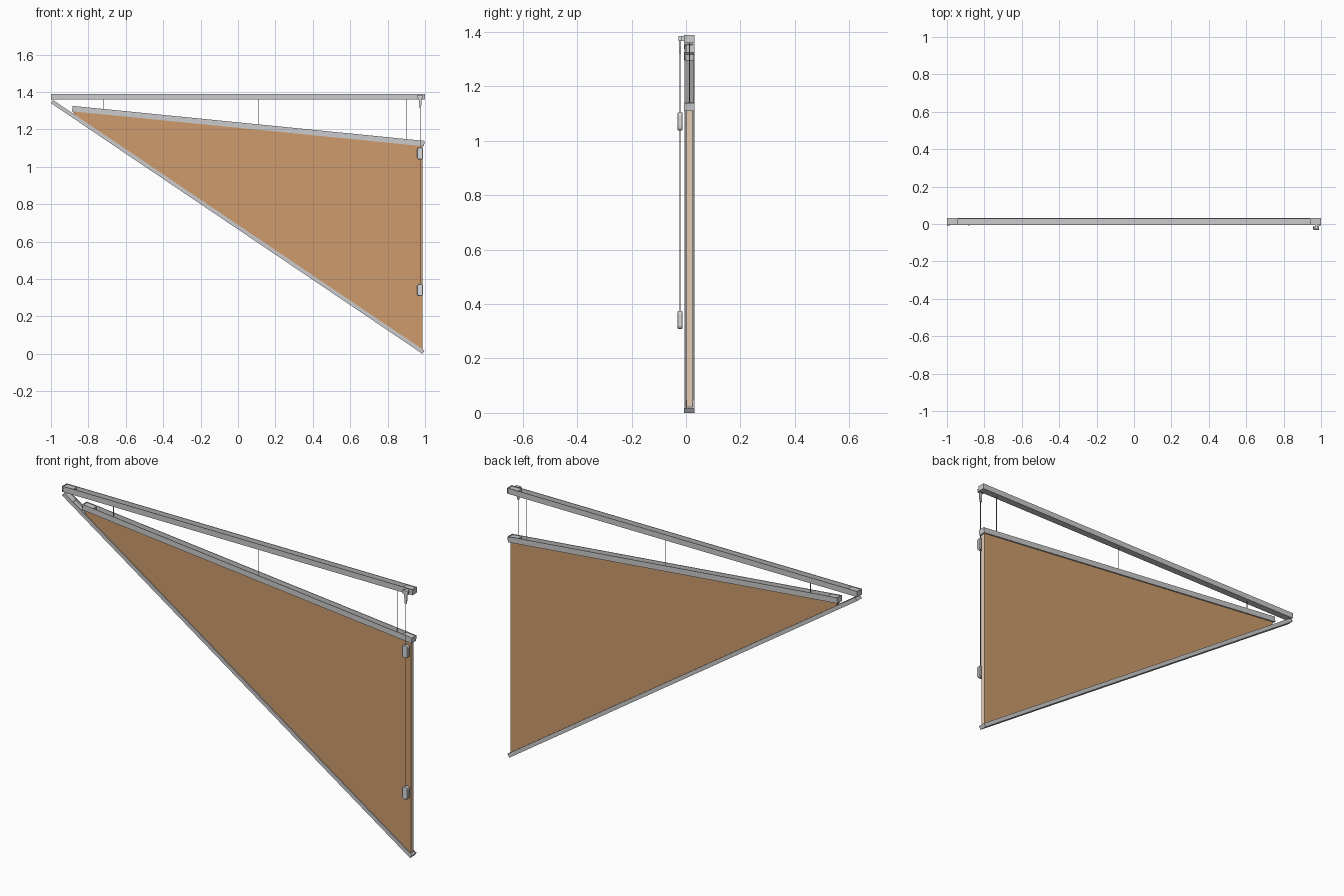
import bpy, bmesh, math
from mathutils import Matrix, Vector

if "Cube" in bpy.data.objects:
    bpy.data.objects.remove(bpy.data.objects["Cube"])

YC = 0.0125          # depth centre of rails and fabric


def mat(name, r, g, b):
    m = bpy.data.materials.new(name)
    m.diffuse_color = (r, g, b, 1)
    m.use_nodes = True
    m.node_tree.nodes["Principled BSDF"].inputs["Base Color"].default_value = m.diffuse_color
    return m


GREY = mat("light_grey_metal", 0.60, 0.60, 0.61)
PALE = mat("pale_grey_plastic", 0.68, 0.69, 0.71)
TAN = mat("tan_fabric", 0.61, 0.33, 0.15)
EDGE = mat("pale_fabric_edge", 0.78, 0.60, 0.44)
CORD = mat("grey_cord", 0.40, 0.40, 0.40)


def finish(bm, name, *mats):
    bmesh.ops.recalc_face_normals(bm, faces=bm.faces)
    me = bpy.data.meshes.new(name)
    bm.to_mesh(me)
    bm.free()
    ob = bpy.data.objects.new(name, me)
    bpy.context.collection.objects.link(ob)
    for m in mats:
        me.materials.append(m)
    return ob


def extrude(bm, pts, vec):
    f = bm.faces.new([bm.verts.new(p) for p in pts])
    r = bmesh.ops.extrude_face_region(bm, geom=[f])
    bmesh.ops.translate(bm, vec=vec, verts=[v for v in r["geom"] if isinstance(v, bmesh.types.BMVert)])


def box(bm, x0, x1, y0, y1, z0, z1):
    extrude(bm, [(x0, y0, z0), (x1, y0, z0), (x1, y1, z0), (x0, y1, z0)], Vector((0, 0, z1 - z0)))


def rail(name, a, b, h, wall, floor):
    """Open-topped channel from a to b in the xz plane, with end plugs."""
    d = Vector((b[0] - a[0], b[1] - a[1]))
    L, w = d.length, 0.0185
    M = Matrix.Translation((a[0], YC, a[1])) @ Matrix.Rotation(math.atan2(-d.y, d.x), 4, 'Y')
    bm = bmesh.new()
    prof = [(-w, -h), (w, -h), (w, h), (w - wall, h), (w - wall, -h + floor),
            (-w + wall, -h + floor), (-w + wall, h), (-w, h)]
    extrude(bm, [(0.004, y, z) for y, z in prof], Vector((L - 0.008, 0, 0)))
    bm.transform(M)
    finish(bm, name, GREY)
    # end plates with plugs reaching into the channel
    bm = bmesh.new()
    for s, e in ((0, 0.004), (L - 0.004, L)):
        box(bm, s, e, -w - 0.001, w + 0.001, -h, h)
    p = w - wall - 0.0005
    for s, e in ((0.004, 0.058), (L - 0.058, L - 0.004)):
        box(bm, s, e, -p, p, -h + floor, h - 0.003)
    bm.transform(M)
    finish(bm, name + "_end_caps", GREY)


rail("head_rail", (-1, 1.374), (1, 1.374), 0.0145, 0.003, 0.003)
rail("middle_rail", (-0.886, 1.311), (0.996, 1.124), 0.0145, 0.003, 0.003)
rail("sloping_bottom_rail", (-0.994, 1.348), (0.992, 0.0083), 0.0100, 0.005, 0.012)

# fabric panel, with a paler cut edge on the right
bm = bmesh.new()
pts = [(-0.884, 1.297), (0.986, 1.111), (0.986, 0.018), (-0.866, 1.268)]
extrude(bm, [(x, YC - 0.011, z) for x, z in pts], Vector((0, 0.022, 0)))
bmesh.ops.recalc_face_normals(bm, faces=bm.faces)
for f in bm.faces:
    f.material_index = 1 if f.normal.x > 0.9 else 0
finish(bm, "fabric_panel", TAN, EDGE)


def cord(name, x, y, z0, z1, r=0.0015):
    bm = bmesh.new()
    bmesh.ops.create_cone(bm, cap_ends=True, segments=8, radius1=r, radius2=r, depth=z1 - z0)
    bmesh.ops.translate(bm, vec=(x, y, (z0 + z1) / 2), verts=bm.verts)
    finish(bm, name, CORD)


# lift cords between head and middle rail
for i, x in enumerate((-0.72, 0.11, 0.90)):
    cord(f"lift_cord_{i + 1}", x, YC, 1.30 - (x + 0.886) * 0.0993, 1.362)

# pull cord with weights and cord lock
CX, CY = 0.974, -0.022
cord("pull_cord_upper", CX, CY, 1.10, 1.33)
cord("pull_cord_lower", CX, CY, 0.37, 1.04)


def plate(name, outline, y0, y1):
    bm = bmesh.new()
    extrude(bm, [(CX + x, y0, z) for x, z in outline], Vector((0, y1 - y0, 0)))
    return finish(bm, name, PALE)


for name, z in (("upper_cord_weight", 1.071), ("lower_cord_weight", 0.341)):
    w, h, c = 0.016, 0.033, 0.008
    ob = plate(name, [(-w + c, -h + z), (w - c, -h + z), (w, -h + c + z), (w, h - c + z),
                      (w - c, h + z), (-w + c, h + z), (-w, h - c + z), (-w, -h + c + z)],
               CY - 0.010, CY + 0.010)
    bev = ob.modifiers.new("edge", 'BEVEL')
    bev.width, bev.segments = 0.003, 1

plate("cord_lock_arm", [(-0.007, 1.366), (0.007, 1.366), (0.007, 1.384), (-0.007, 1.384)], -0.018, -0.005)
plate("cord_lock_plate", [(-0.015, 1.366), (0.015, 1.366), (0.015, 1.384), (-0.015, 1.384)], -0.028, -0.017)
plate("cord_lock_tongue", [(-0.006, 1.316), (0.004, 1.316), (0.008, 1.345), (0.008, 1.366), (-0.008, 1.366)],
      CY - 0.003, CY + 0.003)
